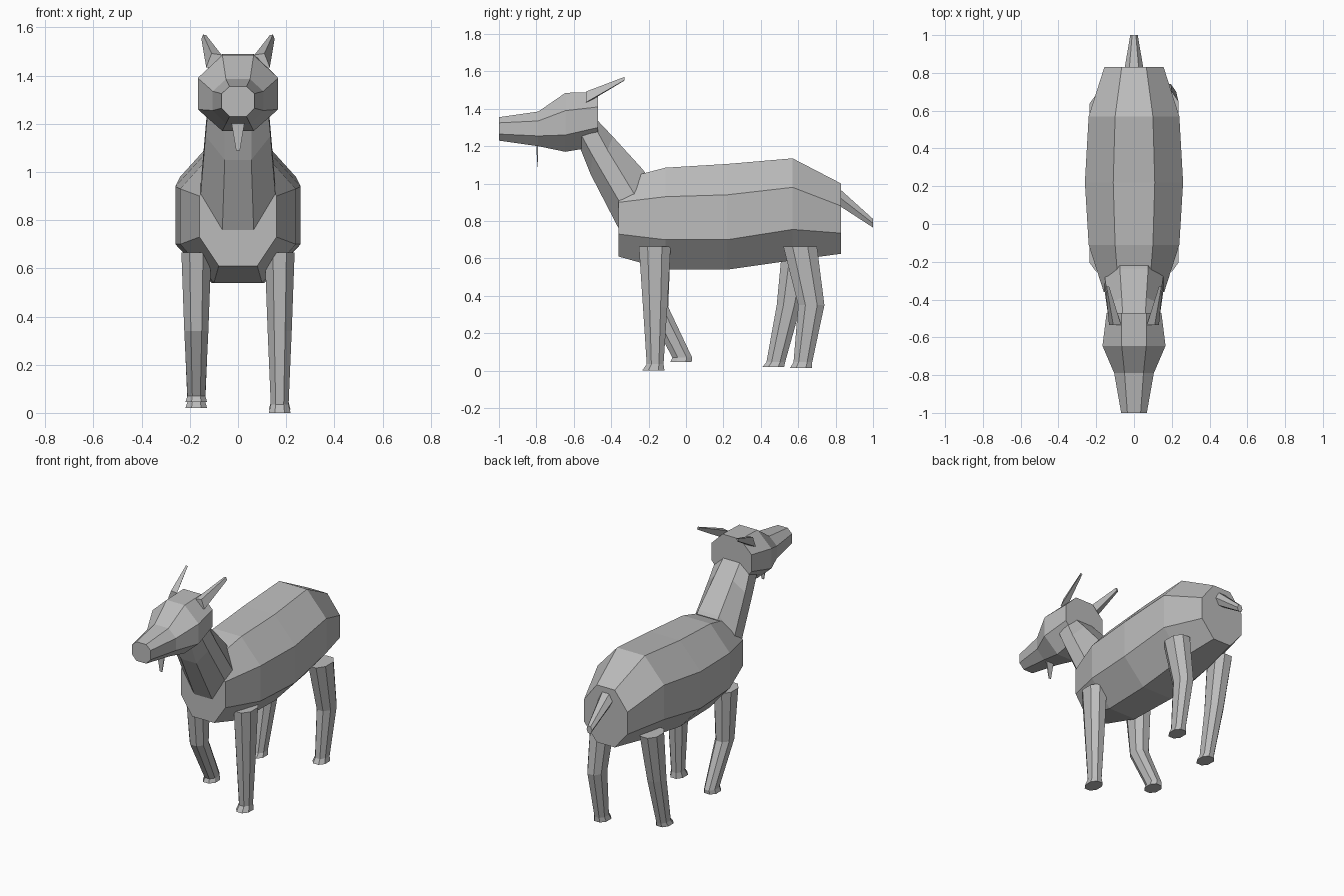
import bpy
import bmesh
from mathutils import Vector

cube = bpy.data.objects.get("Cube")
if cube:
    bpy.data.objects.remove(cube, do_unlink=True)

# One plain colour for the whole animal
grey = bpy.data.materials.new("plain grey")
grey.use_nodes = True
colour = (0.5, 0.5, 0.5, 1)
grey.diffuse_color = colour
grey.node_tree.nodes["Principled BSDF"].inputs["Base Color"].default_value = colour


def loft(name, rings):
    """Skin a row of closed rings with flat quads and cap both ends."""
    bm = bmesh.new()
    rows = [[bm.verts.new(point) for point in ring] for ring in rings]
    for a, b in zip(rows, rows[1:]):
        for i in range(len(a)):
            j = (i + 1) % len(a)
            bm.faces.new((a[i], a[j], b[j], b[i]))
    bm.faces.new(rows[0])
    bm.faces.new(rows[-1])
    bmesh.ops.recalc_face_normals(bm, faces=bm.faces)
    mesh = bpy.data.meshes.new(name)
    bm.to_mesh(mesh)
    bm.free()
    mesh.materials.append(grey)
    obj = bpy.data.objects.new(name, mesh)
    bpy.context.collection.objects.link(obj)
    return obj


def mirrored(half):
    """Close a half ring by mirroring it across the middle plane."""
    return half + [(-x, y, z) for x, y, z in reversed(half)]


def upright_ring(y, flat, wide, bottom, low, high, top):
    """Eight-sided cross-section facing along the body."""
    return mirrored([(flat, y, bottom), (wide, y, low),
                     (wide, y, high), (flat, y, top)])


def level_ring(x, y, z, rx, ry):
    """Level eight-sided cross-section with cut corners."""
    cut = 0.45
    corners = [(1, -cut), (1, cut), (cut, 1), (-cut, 1),
               (-1, cut), (-1, -cut), (-cut, -1), (cut, -1)]
    return [(x + rx * u, y + ry * v, z) for u, v in corners]


# Body, from chest to rump: y, flat, wide, bottom, low, high, top
body = [
    (-0.36, 0.08, 0.16, 0.61, 0.73, 0.90, 1.02),
    (-0.11, 0.10, 0.24, 0.54, 0.70, 0.93, 1.085),
    (0.22, 0.11, 0.26, 0.54, 0.70, 0.94, 1.105),
    (0.57, 0.10, 0.24, 0.59, 0.755, 0.98, 1.135),
    (0.83, 0.065, 0.157, 0.625, 0.735, 1.0 - 0.12, 1.0),
]
loft("body", [upright_ring(*row) for row in body])

# Head, from muzzle to back of skull
head = [
    (-1.0, 0.035, 0.068, 1.23, 1.265, 1.325, 1.355),
    (-0.79, 0.05, 0.105, 1.20, 1.255, 1.335, 1.385),
    (-0.645, 0.065, 0.167, 1.17, 1.26, 1.39, 1.485),
    (-0.47, 0.065, 0.145, 1.20, 1.30, 1.41, 1.49),
]
loft("head", [upright_ring(*row) for row in head])

# Neck, each half ring running from throat to nape
neck = [
    [(0.06, -0.34, 0.72), (0.15, -0.33, 0.86), (0.155, -0.25, 0.90), (0.075, -0.22, 1.06)],
    [(0.065, -0.36, 0.76), (0.155, -0.36, 0.91), (0.155, -0.28, 0.95), (0.075, -0.235, 1.08)],
    [(0.055, -0.51, 1.05), (0.135, -0.50, 1.15), (0.135, -0.42, 1.18), (0.065, -0.39, 1.25)],
    [(0.055, -0.57, 1.20), (0.125, -0.56, 1.26), (0.125, -0.48, 1.29), (0.06, -0.475, 1.34)],
]
loft("neck", [mirrored(half) for half in neck])

# Tail, a tapering six-sided stub
tail = []
for y, z, wide, tall in ((0.81, 0.935, 0.052, 0.047), (1.0, 0.788, 0.02, 0.023)):
    tail.append(mirrored([(wide / 2, y, z - tall), (wide, y, z), (wide / 2, y, z + tall)]))
loft("tail", tail)

# Beard, a thin blade under the jaw
beard = []
for z, wide, thick in ((1.22, 0.03, 0.004), (1.09, 0.008, 0.002)):
    beard.append(mirrored([(wide, -0.795 - thick, z), (wide, -0.795 + thick, z)]))
loft("beard", beard)

# Horns, four-sided spikes sweeping back and outward
for side, word in ((1, "left"), (-1, "right")):
    rings = []
    for centre, size in ((Vector((0.1, -0.535, 1.46)), 0.032),
                         (Vector((0.142, -0.33, 1.56)), 0.01)):
        rings.append([(side * (centre.x + size * u), centre.y, centre.z + size * v)
                      for u, v in ((-1, 0.8), (0.3, 1), (1, -0.8), (-0.3, -1))])
    loft(word + "_horn", rings)

# Legs in mid-stride, hip to hoof: y, z, half width, half depth
hip = 0.665
legs = {
    "front_left_leg": (1, [(-0.167, hip, 0.062, 0.085), (-0.165, 0.34, 0.05, 0.065),
                           (-0.165, 0.035, 0.037, 0.045), (-0.175, 0, 0.045, 0.06)]),
    "front_right_leg": (-1, [(-0.167, hip, 0.062, 0.085), (-0.155, 0.34, 0.05, 0.06),
                             (-0.02, 0.07, 0.037, 0.053), (-0.027, 0.045, 0.045, 0.057)]),
    "rear_left_leg": (1, [(0.61, hip, 0.062, 0.09), (0.67, 0.35, 0.05, 0.07),
                          (0.625, 0.045, 0.037, 0.05), (0.615, 0.015, 0.045, 0.058)]),
    "rear_right_leg": (-1, [(0.60, hip, 0.062, 0.085), (0.55, 0.35, 0.05, 0.065),
                            (0.48, 0.045, 0.037, 0.05), (0.467, 0.02, 0.045, 0.058)]),
}
for name, (side, rows) in legs.items():
    loft(name, [level_ring(side * 0.173, *row) for row in rows])
